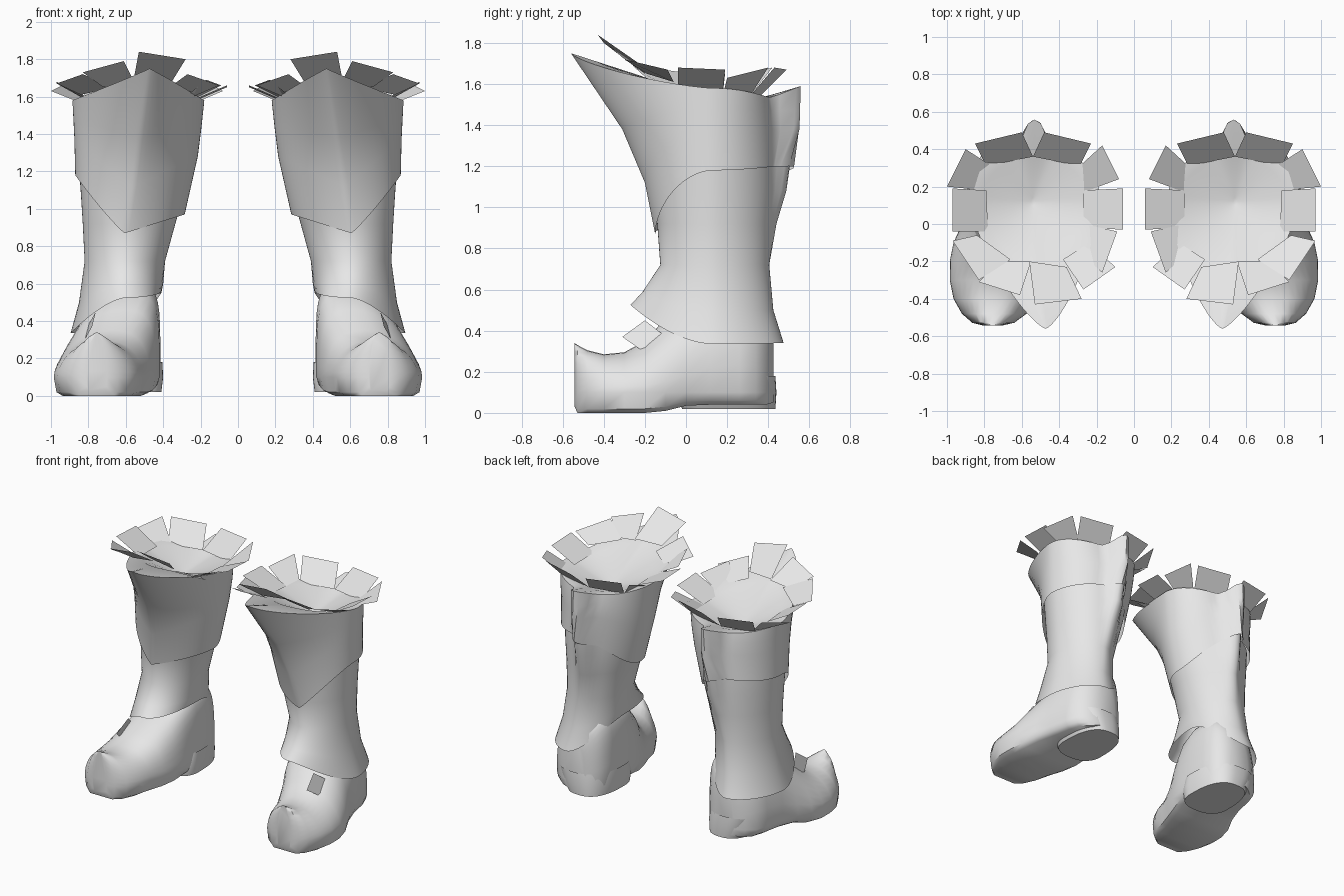
import bpy, bmesh, math

if "Cube" in bpy.data.objects:
    bpy.data.objects.remove(bpy.data.objects["Cube"])

N = 64
grey = bpy.data.materials.new("plain grey")
grey.diffuse_color = (0.8, 0.8, 0.8, 1)
grey.use_nodes = True
grey.node_tree.nodes["Principled BSDF"].inputs["Base Color"].default_value = grey.diffuse_color


def spow(v, e):
    return math.copysign(abs(v) ** e, v)


def ring(x, y, z, pf=2.0, pb=2.0, cy=0.13, shift=0.0, q=2.0, bump=0.0, lift=0.0):
    """Closed outline: x=(left,right), y=(front,back), z=(right,back,left,front).
    q sharpens the front point of the edge, bump raises a seam at the back."""
    cx, rx = (x[0] + x[1]) / 2, (x[1] - x[0]) / 2
    pts = []
    for i in range(N):
        a = 2 * math.pi * i / N
        c, s = math.cos(a), math.sin(a)
        front = s < 0
        p = pf if front else pb
        w = abs(c) ** (q if front else 2)
        px = cx + rx * spow(c, 2 / p) + (shift * s * s if front else 0)
        py = cy + (cy - y[0] if front else y[1] - cy) * spow(s, 2 / p)
        pz = w * (z[0] if c > 0 else z[2]) + (1 - w) * (z[3] if front else z[1])
        if not front:
            g = math.exp(-abs((px - .532) / .065) ** 3)
            py += bump * g
            pz += lift * g
        pts.append((px, py, pz))
    return pts


def finish(name, bm, angle=45, recalc=True):
    """Turn a bmesh into a smooth object mirrored to the other boot."""
    if recalc:
        bmesh.ops.remove_doubles(bm, verts=bm.verts, dist=0.0005)
        bmesh.ops.recalc_face_normals(bm, faces=bm.faces)
    me = bpy.data.meshes.new(name)
    bm.to_mesh(me)
    bm.free()
    me.materials.append(grey)
    ob = bpy.data.objects.new(name, me)
    bpy.context.collection.objects.link(ob)
    bpy.ops.object.select_all(action='DESELECT')
    ob.select_set(True)
    bpy.context.view_layer.objects.active = ob
    bpy.ops.object.shade_smooth_by_angle(angle=math.radians(angle))
    ob.modifiers.new("other boot", 'MIRROR').use_mirror_merge = False
    return ob


def loft(name, rings, start=False, end=False, angle=45):
    bm = bmesh.new()
    rows = [[bm.verts.new(p) for p in r] for r in rings]
    for a, b in zip(rows, rows[1:]):
        for i in range(len(a)):
            j = (i + 1) % len(a)
            bm.faces.new((a[i], a[j], b[j], b[i]))
    if start:
        bm.faces.new(rows[0][::-1])
    if end:
        bm.faces.new(rows[-1])
    return finish(name, bm, angle)


def flat(z):
    return (z, z, z, z)


# Foot: arched sections, toe tip to heel (y, left, right, ridge x, top, sole, squareness)
foot = []
for y, xl, xr, ridge, zt, z0, e in [
        (-.542, .70, .81, .755, .34, .03, 1), (-.528, .64, .865, .755, .33, .0, 1),
        (-.48, .575, .92, .75, .305, .0, 1), (-.40, .53, .965, .74, .285, .0, 1),
        (-.30, .505, .985, .72, .295, .0, 1), (-.2, .47, .985, .67, .35, .0, 1),
        (-.1, .44, .965, .61, .46, .01, .95), (.0, .42, .92, .58, .55, .035, .85),
        (.12, .415, .88, .58, .60, .04, .7), (.26, .415, .85, .59, .60, .04, .65),
        (.34, .43, .82, .59, .57, .04, .65), (.39, .47, .76, .60, .50, .04, .65),
        (.425, .53, .69, .61, .38, .05, .7)]:
    cx, rx = (xl + xr) / 2, (xr - xl) / 2
    sec = []
    for k in range(19):
        c, s = math.cos(math.pi * k / 18), math.sin(math.pi * k / 18)
        sec.append((cx + rx * spow(c, .85 * e) + (ridge - cx) * s ** 2, y,
                    .1 + (zt - .1) * max(s, 0) ** (1.15 * e)))
    foot.append(sec + [(cx - rx * .94, y, z0 + .02), (cx - rx * .8, y, z0),
                       (cx + rx * .8, y, z0), (cx + rx * .94, y, z0 + .02)])
loft("foot", foot, True, True)

# Heel block
loft("heel", [ring((.41, .75), (-.02, .435), flat(.02), 2.4, 2.6),
              ring((.40, .80), (-.04, .44), flat(.10), 2.4, 2.6),
              ring((.405, .83), (.0, .435), flat(.18), 2.4, 2.6)], True)

# Shaft with a flared lower hem
loft("shaft", [ring((.41, .895), (-.27, .475), (.335, .34, .55, .525), 1.8, 1.8, shift=-.06),
               ring((.40, .85), (-.21, .425), (.50, .50, .60, .59), 1.9, 1.8, shift=-.02),
               ring((.39, .82), (-.125, .405), flat(.72), 1.9, 1.8),
               ring((.335, .83), (-.14, .415), flat(.92), 1.9, 1.8, bump=.03),
               ring((.29, .84), (-.16, .43), flat(1.08), 1.9, 1.8, bump=.06),
               ring((.265, .85), (-.17, .43), flat(1.22), 1.9, 1.8, bump=.08)])

# Folded cuff, pointed at the front, with a seam ridge and a shallow bowl inside
loft("cuff", [ring((.285, .87), (-.15, .435), (1.18, 1.2, .97, .87), 1.85, 1.9, shift=.03, q=1.15, bump=.095),
              ring((.215, .875), (-.20, .435), (1.38, 1.38, 1.28, 1.12), 1.8, 1.9, shift=.02, q=1.15, bump=.118),
              ring((.195, .88), (-.31, .43), (1.48, 1.47, 1.44, 1.38), 1.6, shift=-.01, q=1.3, bump=.125),
              ring((.18, .885), (-.56, .42), (1.58, 1.53, 1.58, 1.75), 1.35, shift=-.06, q=1.48, bump=.138, lift=.06),
              ring((.25, .81), (-.22, .36), (1.56, 1.53, 1.56, 1.64), 1.7),
              ring((.53, .55), (.10, .14), flat(1.45), cy=.12)], end=True)


# Flared trim flaps around the rim, plus the small foot tab
def plate(name, a, b, c, d):
    bm = bmesh.new()
    bm.faces.new([bm.verts.new(p) for p in (a, b, c, d)])
    finish(name, bm, recalc=False)


for side, sx in (("outer", 1), ("inner", -1)):
    fx = lambda v: .54 + sx * v
    plate("trim_back_" + side, (fx(0), .36, 1.54), (fx(.25), .31, 1.54),
          (fx(.31), .43, 1.68), (fx(.06), .49, 1.67))
plate("trim_outer_rear", (.76, .31, 1.54), (.80, .18, 1.55), (1, .20, 1.63), (.90, .40, 1.68))
plate("trim_outer", (.79, .18, 1.57), (.78, -.04, 1.58), (.97, -.04, 1.68), (.97, .19, 1.67))
plate("trim_outer_front", (.84, -.06, 1.61), (.66, -.19, 1.65), (.83, -.30, 1.72), (.97, -.09, 1.67))
plate("trim_front_outer", (.72, -.20, 1.65), (.55, -.20, 1.67), (.61, -.38, 1.79), (.83, -.31, 1.73))
plate("trim_front", (.56, -.20, 1.68), (.36, -.23, 1.67), (.28, -.40, 1.80), (.53, -.43, 1.84))
plate("trim_inner_front", (.38, -.19, 1.64), (.24, -.10, 1.6), (.10, -.23, 1.66), (.27, -.35, 1.72))
plate("trim_inner_fold", (.28, -.16, 1.60), (.27, .0, 1.57), (.09, -.04, 1.66), (.17, -.26, 1.69))
plate("trim_inner", (.27, -.02, 1.57), (.27, .18, 1.56), (.06, .19, 1.65), (.06, -.03, 1.66))
plate("trim_inner_rear", (.27, .17, 1.55), (.29, .31, 1.54), (.17, .42, 1.68), (.08, .24, 1.63))
plate("foot_tab", (.78, -.31, .37), (.82, -.21, .30), (.80, -.11, .38), (.76, -.20, .45))
